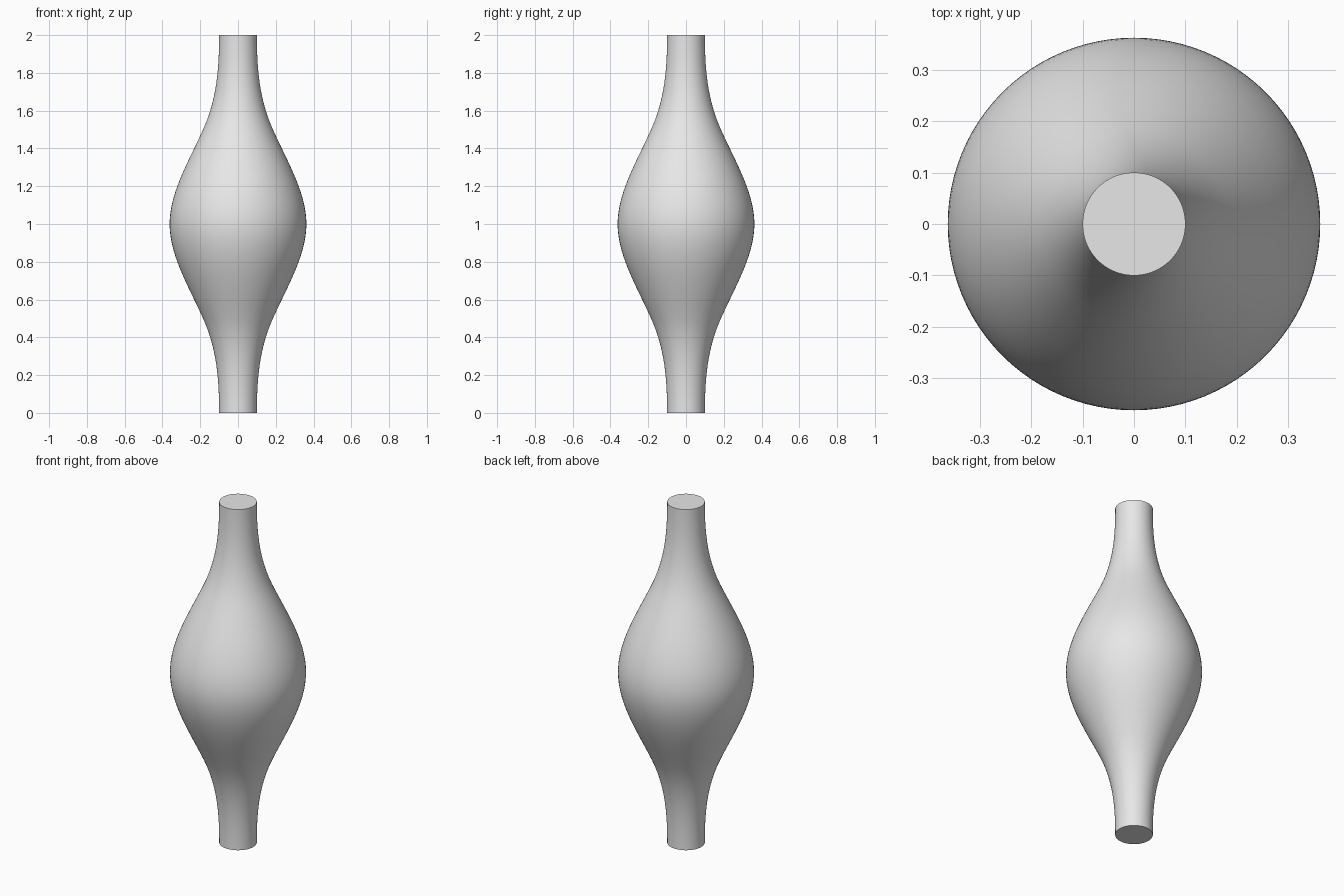
import bpy, bmesh, math

cube = bpy.data.objects.get("Cube")
if cube:
    bpy.data.objects.remove(cube, do_unlink=True)

END_R, MID_R, BELLY_R = 0.1, 0.185, 0.362
SLOPE = 0.45
STEPS, SIDES = 20, 96


def ease(r0, r1, m0, m1, t):
    """Cubic blend between two radii over a height of 0.5."""
    return ((2*t**3 - 3*t**2 + 1) * r0 + (3*t**2 - 2*t**3) * r1
            + 0.5 * ((t**3 - 2*t**2 + t) * m0 + (t**3 - t**2) * m1))


# Lower half of the profile, mirrored for the upper half
lower = [(ease(END_R, MID_R, 0, SLOPE, i / STEPS), 0.5 * i / STEPS) for i in range(STEPS)]
lower += [(ease(MID_R, BELLY_R, SLOPE, 0, i / STEPS), 0.5 + 0.5 * i / STEPS) for i in range(STEPS)]
profile = lower + [(BELLY_R, 1)] + [(r, 2 - z) for r, z in reversed(lower)]

# Turned body with flat end caps
bm = bmesh.new()
rings = []
for r, z in profile:
    angles = [math.tau * k / SIDES for k in range(SIDES)]
    rings.append([bm.verts.new((r * math.cos(a), r * math.sin(a), z)) for a in angles])
for low, high in zip(rings, rings[1:]):
    for k in range(SIDES):
        n = (k + 1) % SIDES
        bm.faces.new((low[k], low[n], high[n], high[k]))
bm.faces.new(list(reversed(rings[0])))
bm.faces.new(rings[-1])
mesh = bpy.data.meshes.new("turned_spindle")
bm.to_mesh(mesh)
bm.free()
spindle = bpy.data.objects.new("turned_spindle", mesh)
bpy.context.collection.objects.link(spindle)

# Plain grey finish
grey = bpy.data.materials.new("light_grey")
grey.use_nodes = True
grey.diffuse_color = (0.8, 0.8, 0.8, 1)
grey.node_tree.nodes["Principled BSDF"].inputs["Base Color"].default_value = (0.8, 0.8, 0.8, 1)
mesh.materials.append(grey)

# Smooth sides, crisp cap edges
bpy.ops.object.select_all(action="DESELECT")
spindle.select_set(True)
bpy.context.view_layer.objects.active = spindle
bpy.ops.object.shade_smooth_by_angle(angle=math.radians(40))
